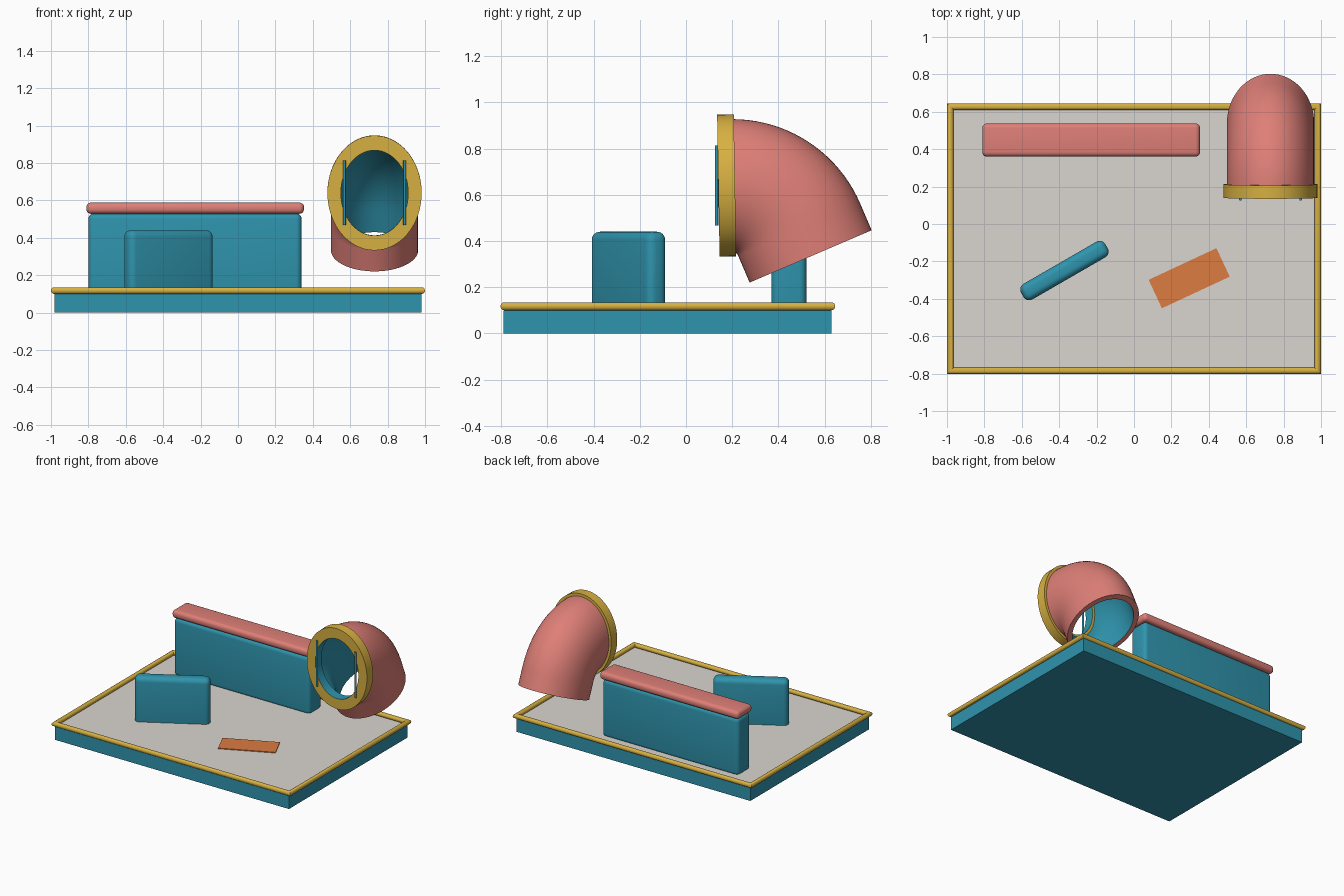
import bpy, bmesh, math
from mathutils import Matrix

if "Cube" in bpy.data.objects:
    bpy.data.objects.remove(bpy.data.objects["Cube"])


def colour(name, r, g, b):
    lin = [((c / 255 + 0.055) / 1.055) ** 2.4 for c in (r, g, b)]
    m = bpy.data.materials.new(name)
    m.diffuse_color = (*lin, 1)
    m.use_nodes = True
    m.node_tree.nodes["Principled BSDF"].inputs["Base Color"].default_value = m.diffuse_color
    return m


TEAL = colour("teal", 47, 148, 173)
SALMON = colour("salmon", 222, 127, 119)
GOLD = colour("gold", 216, 177, 66)
GREY = colour("warm grey", 218, 213, 207)
ORANGE = colour("orange", 220, 124, 65)


def finish(name, bm, mats, angle=40):
    bmesh.ops.recalc_face_normals(bm, faces=bm.faces)
    me = bpy.data.meshes.new(name)
    bm.to_mesh(me)
    bm.free()
    ob = bpy.data.objects.new(name, me)
    bpy.context.collection.objects.link(ob)
    for m in mats:
        me.materials.append(m)
    bpy.ops.object.select_all(action='DESELECT')
    ob.select_set(True)
    bpy.context.view_layer.objects.active = ob
    bpy.ops.object.shade_smooth_by_angle(angle=math.radians(angle))
    return ob


def box(name, centre, size, mat, bevel=0, turn=0):
    bm = bmesh.new()
    bmesh.ops.create_cube(bm, size=1, matrix=Matrix.Diagonal((*size, 1)))
    if bevel:
        bmesh.ops.bevel(bm, geom=bm.edges[:], offset=bevel, segments=5,
                        profile=0.5, affect='EDGES', clamp_overlap=True)
    ob = finish(name, bm, [mat])
    ob.location = centre
    ob.rotation_euler.z = math.radians(turn)
    return ob


def loft(name, rings, mats, closed_path=True, rule=None):
    """Skin rings of points; rule(ring index) gives the material index."""
    bm = bmesh.new()
    vs = [[bm.verts.new(p) for p in r] for r in rings]
    n = len(rings[0])
    for i in range(len(rings) if closed_path else len(rings) - 1):
        a, b = vs[i], vs[(i + 1) % len(vs)]
        for j in range(n):
            k = (j + 1) % n
            f = bm.faces.new((a[j], a[k], b[k], b[j]))
            f.material_index = rule(i) if rule else 0
    return finish(name, bm, mats)


# Base slab with a grey floor on top
box("base", (0, -0.08, 0.05), (1.96, 1.42, 0.10), TEAL)
box("floor", (0, -0.08, 0.102), (1.95, 1.41, 0.004), GREY)

# Rounded gold rim: a mitred rectangular tube
R = 0.0175
X, Y0, Y1 = 0.9825, -0.785, 0.628
corners = [(-X, Y0, -1, -1), (X, Y0, 1, -1), (X, Y1, 1, 1), (-X, Y1, -1, 1)]
rim = []
for x, y, sx, sy in corners:
    rim.append([(x + sx * R * math.cos(t), y + sy * R * math.cos(t), 0.1175 + R * math.sin(t))
                for t in [2 * math.pi * j / 16 for j in range(16)]])
loft("rim", rim, [GOLD])

# Long wall with its cap, and the small angled block
box("wall", (-0.23, 0.445, 0.31), (1.14, 0.152, 0.44), TEAL, 0.03)
box("wall_cap", (-0.229, 0.449, 0.558), (1.164, 0.178, 0.06), SALMON, 0.025)
box("small_block", (-0.372, -0.249, 0.25), (0.52, 0.096, 0.38), TEAL, 0.035, 30)

# Flat floor plate
box("floor_plate", (0.295, -0.29, 0.107), (0.40, 0.168, 0.006), ORANGE, 0, 25)

# Bent pipe: sweep an ellipse along an arc and a short straight end
CX, CZ, N = 0.73, 0.64, 64
END = math.radians(66.8)
BEND = 0.315
path = [(0.19, CZ, 0)]
for i in range(21):
    a = END * i / 20
    path.append((0.2 + BEND * math.sin(a), CZ - BEND + BEND * math.cos(a), a))
y, z, a = path[-1]
path.append((y + 0.126 * math.cos(a), z - 0.126 * math.sin(a), a))


def section(station, rx, rz):
    y, z, a = station
    return [(CX + rx * math.cos(t), y + rz * math.sin(t) * math.sin(a),
             z + rz * math.sin(t) * math.cos(a))
            for t in [2 * math.pi * j / N for j in range(N)]]


outer = [section(s, 0.233, 0.287) for s in path]
inner = [section(s, 0.200, 0.245) for s in reversed(path)]
M = len(path)
loft("bent_pipe", outer + inner, [SALMON, TEAL], True,
     lambda i: 1 if M <= i < 2 * M - 1 else 0)

# Gold collar on the pipe mouth, lined in teal, tilted very slightly
TILT = math.radians(1)
collar = []
for yy, rx, rz in ((-0.036, 0.18, 0.228), (-0.036, 0.252, 0.307),
                   (0.036, 0.252, 0.307), (0.036, 0.18, 0.228)):
    collar.append([(rx * math.cos(t), yy, rz * math.sin(t))
                   for t in [2 * math.pi * j / N for j in range(N)]])
ob = loft("collar", collar, [GOLD, TEAL], True, lambda i: 1 if i == 3 else 0)
ob.location = (CX, 0.176, CZ)
ob.rotation_euler.x = TILT

# Two thin upright bars at the mouth
for side in (-1, 1):
    bm = bmesh.new()
    bmesh.ops.create_cone(bm, cap_ends=True, segments=16, radius1=0.0075,
                          radius2=0.0075, depth=0.345)
    bar = finish("mouth_bar_" + ("left" if side < 0 else "right"), bm, [TEAL])
    bar.location = (CX + side * 0.161, 0.132, CZ)
